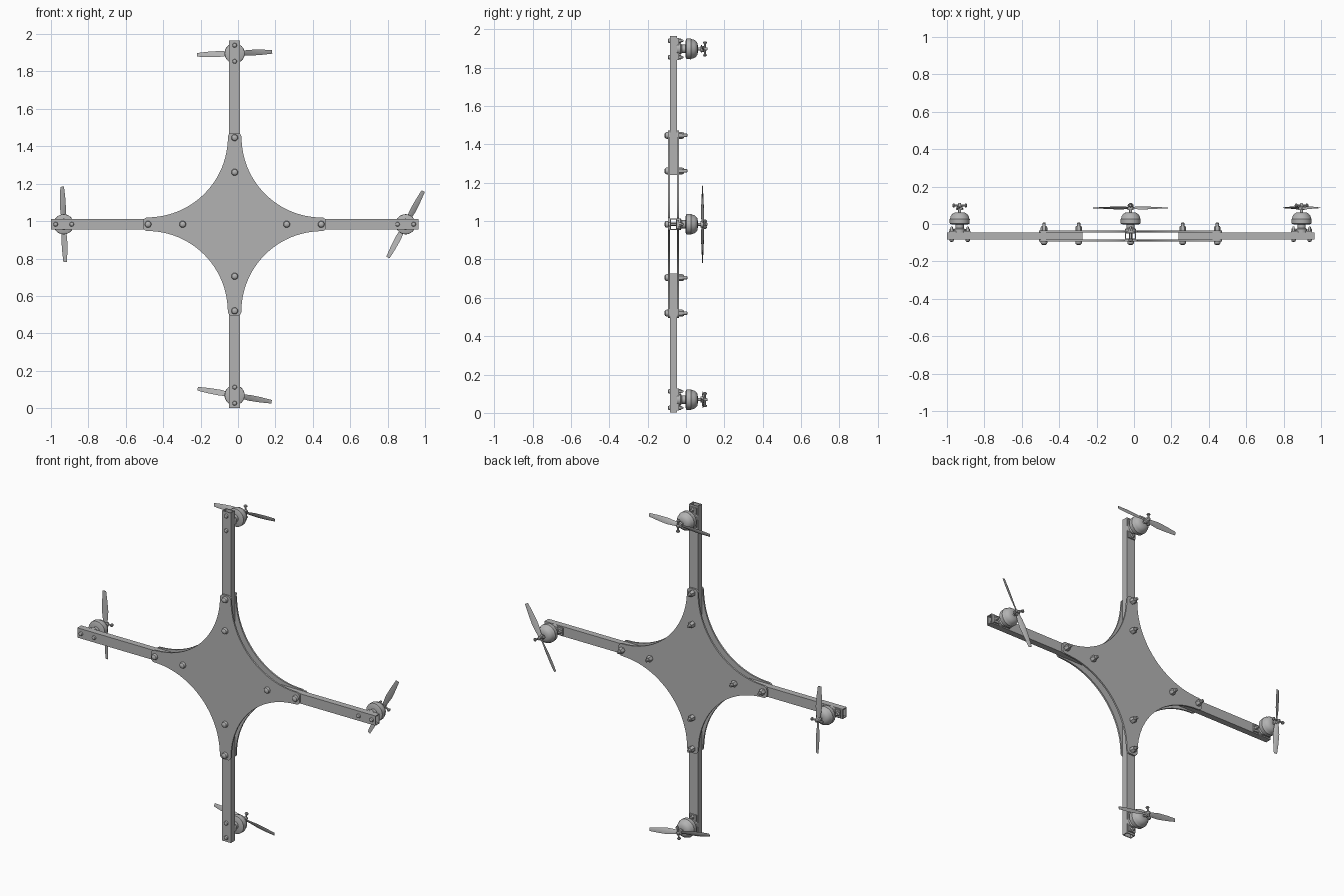
import bpy, bmesh
from math import radians, cos, sin, pi
from mathutils import Matrix, Vector

cube = bpy.data.objects.get("Cube")
if cube:
    bpy.data.objects.remove(cube, do_unlink=True)

grey = bpy.data.materials.new("plain grey")
grey.use_nodes = True
grey.diffuse_color = (0.45, 0.45, 0.45, 1)
grey.node_tree.nodes["Principled BSDF"].inputs["Base Color"].default_value = grey.diffuse_color

CENTRE = Matrix.Translation((-0.018, 0, 0.983))
FRONT, BACK = -0.083, -0.046      # front and back faces of the arms
MOTOR_R = 0.914                   # motor distance from the middle
parts = []


def turn(angle):
    """Rotation in the frame's plane, from +x towards +z."""
    return Matrix.Rotation(-angle, 4, 'Y')


def shift(x=0, y=0, z=0):
    return Matrix.Translation((x, y, z))


def finish(name, bm, matrix):
    bm.transform(matrix)
    bmesh.ops.recalc_face_normals(bm, faces=bm.faces)
    mesh = bpy.data.meshes.new(name)
    bm.to_mesh(mesh)
    bm.free()
    mesh.materials.append(grey)
    ob = bpy.data.objects.new(name, mesh)
    bpy.context.collection.objects.link(ob)
    parts.append(ob)


def loft(bm, rings, caps=True):
    """Skin a row of closed rings of points."""
    rows = [[bm.verts.new(p) for p in ring] for ring in rings]
    n = len(rows[0])
    for a, b in zip(rows, rows[1:]):
        for i in range(n):
            j = (i + 1) % n
            bm.faces.new((a[i], a[j], b[j], b[i]))
    if caps:
        bm.faces.new(rows[0])
        bm.faces.new(rows[-1])


def lathe(bm, profile, segs=24, matrix=Matrix()):
    """Turn (radius, y) points about the y axis."""
    loft(bm, [[matrix @ Vector((r * cos(2 * pi * i / segs), y, r * sin(2 * pi * i / segs)))
               for i in range(segs)] for r, y in profile])


def box_ring(x, y0, y1, half, wall=0):
    y0, y1, h = y0 + wall, y1 - wall, half - wall
    return [(x, y0, -h), (x, y1, -h), (x, y1, h), (x, y0, h)]


def arc(cx, cz, r, start, end, steps):
    return [Vector((cx + r * cos(radians(start + (end - start) * i / steps)), 0,
                    cz + r * sin(radians(start + (end - start) * i / steps))))
            for i in range(steps + 1)]


def plate(name, y0, y1):
    """Four pointed plate with concave sides and rounded tips."""
    quarter = (arc(0.467, 0.014, 0.022, 0, 90, 5)
               + arc(0.467, 0.466, 0.43, 270, 180, 24)[1:-1]
               + arc(0.014, 0.467, 0.022, 0, 90, 5))
    outline = [turn(k * pi / 2) @ p for k in range(4) for p in quarter]
    bm = bmesh.new()
    loft(bm, [[p + Vector((0, y, 0)) for p in outline] for y in (y0, y1)])
    finish(name, bm, CENTRE)


def arm(name, matrix):
    """Hollow rectangular tube."""
    bm = bmesh.new()
    ends, wall = (0.257, 0.982), 0.005
    rings = [box_ring(x, FRONT, BACK, 0.029, w)
             for x, w in ((ends[0], 0), (ends[1], 0), (ends[1], wall), (ends[0], wall), (ends[0], 0))]
    loft(bm, rings, caps=False)
    bmesh.ops.remove_doubles(bm, verts=bm.verts, dist=1e-5)
    finish(name, bm, matrix)


def screw(name, matrix, r, front, back, head, nut, tip):
    """Domed head, shank and hexagonal nut."""
    bm = bmesh.new()
    lathe(bm, [(r * 0.45, front - head), (r * 0.85, front - head * 0.75),
               (r, front - head * 0.35), (r, front)], 16)
    lathe(bm, [(r * 0.5, front), (r * 0.5, tip - 0.003), (r * 0.35, tip)], 12)
    lathe(bm, [(r, back), (r, back + nut * 0.6), (r * 0.75, back + nut)], 6)
    finish(name, bm, matrix)


def motor(name, matrix):
    bm = bmesh.new()
    # mounting bar with a raised collar
    loft(bm, [box_ring(x, BACK, BACK + 0.009, 0.022) for x in (-0.057, 0.057)])
    lathe(bm, [(0.03, BACK), (0.03, -0.028), (0.022, -0.022), (0.022, 0)])
    # bell
    lathe(bm, [(0.04, -0.003), (0.053, 0.002), (0.054, 0.026), (0.051, 0.029), (0.048, 0.042),
               (0.041, 0.052), (0.03, 0.06), (0.014, 0.062)], 32)
    # shaft
    lathe(bm, [(0.008, 0.06), (0.008, 0.108), (0.006, 0.111)], 12)
    finish(name, bm, matrix)


def propeller(name, matrix):
    bm = bmesh.new()
    # hub
    lathe(bm, [(0.016, 0.076), (0.016, 0.092), (0.012, 0.094)], 16)
    # twisted blades: distance, chord, pitch in degrees, thickness
    stations = [(0.008, 0.020, 30, 0.008), (0.04, 0.028, 32, 0.006), (0.08, 0.035, 26, 0.005),
                (0.14, 0.030, 18, 0.004), (0.201, 0.020, 12, 0.003)]
    for side in (0, pi):
        rings = []
        for x, chord, pitch, thick in stations:
            twist = shift(x, 0.086) @ Matrix.Rotation(radians(pitch), 4, 'X')
            rings.append([twist @ Vector((0, y * thick, z * chord)) for y, z in
                          ((0, -0.5), (0.5, -0.2), (0.5, 0.2), (0, 0.5), (-0.3, 0.2), (-0.3, -0.2))])
        loft(bm, [[turn(side) @ p for p in ring] for ring in rings])
    # cross pins with round heads
    for sign in (1, -1):
        pin = shift(0, 0.099) @ Matrix.Rotation(sign * pi / 2, 4, 'X')
        lathe(bm, [(0.005, 0), (0.005, 0.028), (0.010, 0.029), (0.010, 0.035), (0.006, 0.039)], 10, pin)
    finish(name, bm, matrix)


# Centre plates
plate("front_plate", FRONT - 0.010, FRONT)
plate("back_plate", BACK, BACK + 0.010)

# Four arms with their fittings; each propeller rests at its own angle
for k, (side, prop_angle) in enumerate((("left", 62), ("top", 2.3), ("right", 92.3), ("bottom", -10))):
    spoke = CENTRE @ turn(k * pi / 2)
    arm(side + "_arm", spoke)
    for label, x in (("inner", 0.278), ("outer", 0.463)):
        screw(f"{side}_{label}_plate_bolt", spoke @ shift(x), 0.018,
              FRONT - 0.010, BACK + 0.010, 0.019, 0.026, 0.007)
    hub = spoke @ shift(MOTOR_R)
    for label, x in (("inner", -0.043), ("outer", 0.043)):
        screw(f"{side}_{label}_motor_bolt", hub @ shift(x), 0.012,
              FRONT, BACK + 0.009, 0.012, 0.013, -0.014)
    motor(side + "_motor", hub)
    propeller(side + "_propeller", shift(*hub.translation) @ turn(radians(prop_angle)))

# Smooth round surfaces, keep edges crisp
bpy.ops.object.select_all(action='DESELECT')
for ob in parts:
    ob.select_set(True)
bpy.context.view_layer.objects.active = parts[0]
bpy.ops.object.shade_smooth_by_angle(angle=radians(35))
